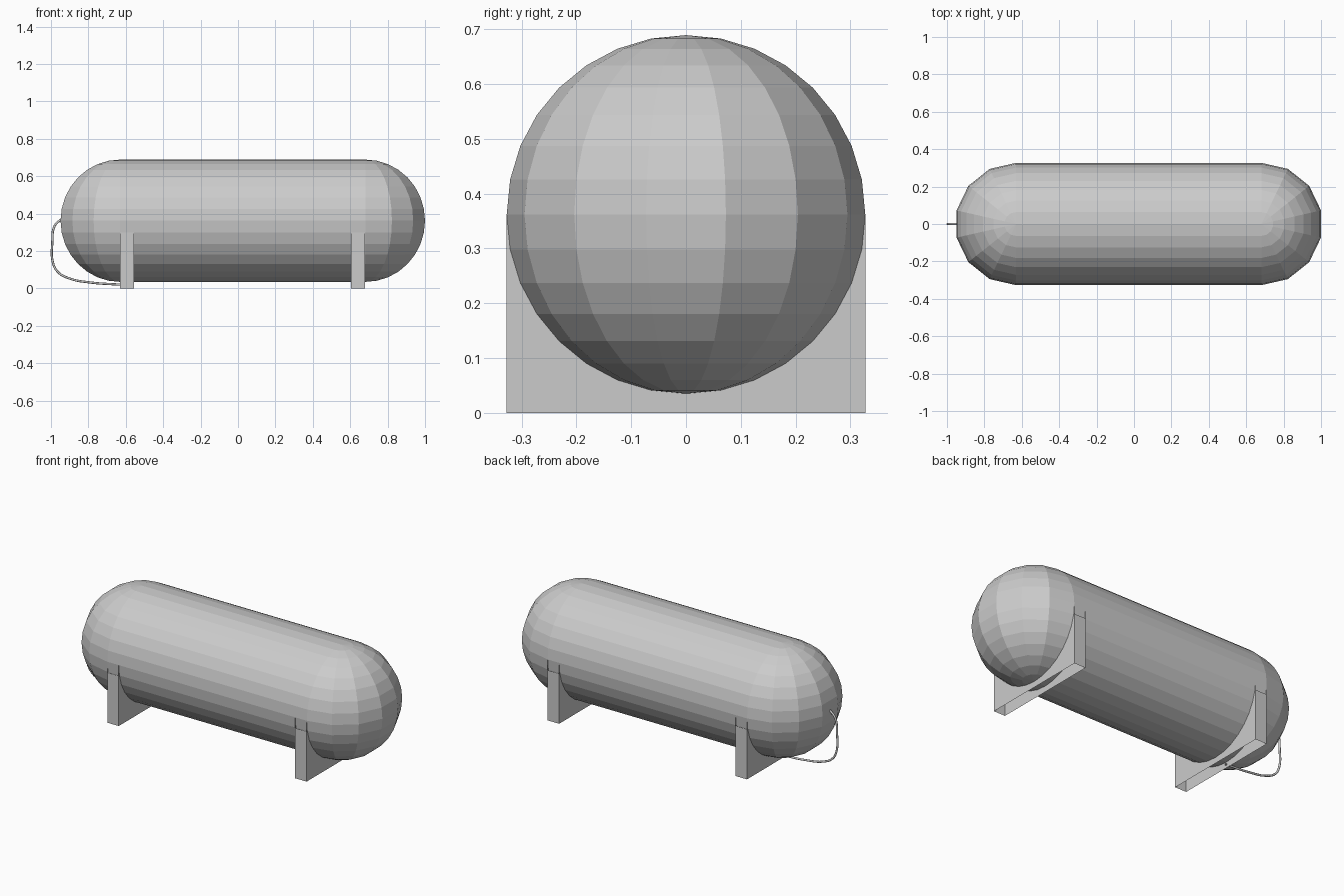
import bpy, bmesh
from math import sin, cos, pi

if "Cube" in bpy.data.objects:
    bpy.data.objects.remove(bpy.data.objects["Cube"])

R, CZ = 0.327, 0.362          # tank radius and axis height
XL, XR = -0.63, 0.681         # centres of the rounded ends
ROWS, CAP = 16, 7             # facets over half the girth / around each end


def finish(name, bm):
    bmesh.ops.remove_doubles(bm, verts=bm.verts, dist=1e-5)
    bmesh.ops.recalc_face_normals(bm, faces=bm.faces)
    me = bpy.data.meshes.new(name)
    bm.to_mesh(me)
    bm.free()
    ob = bpy.data.objects.new(name, me)
    bpy.context.collection.objects.link(ob)
    return ob


def make_tank():
    # meridians around z, split in two halves that are pulled apart along x
    bm = bmesh.new()
    cols = []
    for cx, start in ((XR, -pi / 2), (XL, pi / 2)):
        for i in range(CAP + 1):
            t = start + pi * i / CAP
            cols.append([bm.verts.new((cx + R * sin(p) * cos(t),
                                       R * sin(p) * sin(t),
                                       CZ + R * cos(p)))
                         for p in (pi * j / ROWS for j in range(ROWS + 1))])
    for a, b in zip(cols, cols[1:] + cols[:1]):
        for j in range(ROWS):
            bm.faces.new((a[j], b[j], b[j + 1], a[j + 1]))
    finish("tank", bm)


def make_saddle(name, x0, x1):
    # two cradle panels and two end walls, open underneath
    bm = bmesh.new()
    angles = [pi * j / ROWS for j in range(ROWS + 1)]
    for x in (x0, x1):
        arc = [(-R * cos(a), CZ - R * sin(a)) for a in angles]
        for (ya, za), (yb, zb) in zip(arc, arc[1:]):
            bm.faces.new([bm.verts.new(v) for v in
                          ((x, ya, 0), (x, yb, 0), (x, yb, zb), (x, ya, za))])
    for y in (-R, R):
        top = CZ - R * sin(pi / ROWS)
        bm.faces.new([bm.verts.new(v) for v in
                      ((x0, y, 0), (x1, y, 0), (x1, y, top), (x0, y, top))])
    finish(name, bm)


def make_hose():
    # thin line from the left end down to the saddle
    pts = [(-0.945, 0.37), (-0.979, 0.337), (-0.993, 0.24), (-0.991, 0.145),
           (-0.965, 0.09), (-0.90, 0.053), (-0.79, 0.032), (-0.625, 0.02)]
    cu = bpy.data.curves.new("hose", 'CURVE')
    cu.dimensions = '3D'
    cu.bevel_depth = 0.006
    cu.bevel_resolution = 2
    cu.resolution_u = 6
    sp = cu.splines.new('BEZIER')
    sp.bezier_points.add(len(pts) - 1)
    for bp, (x, z) in zip(sp.bezier_points, pts):
        bp.co = (x, 0, z)
        bp.handle_left_type = bp.handle_right_type = 'AUTO'
    bpy.context.collection.objects.link(bpy.data.objects.new("hose", cu))


make_tank()
make_saddle("left_saddle", -0.63, -0.555)
make_saddle("right_saddle", 0.605, 0.68)
make_hose()
